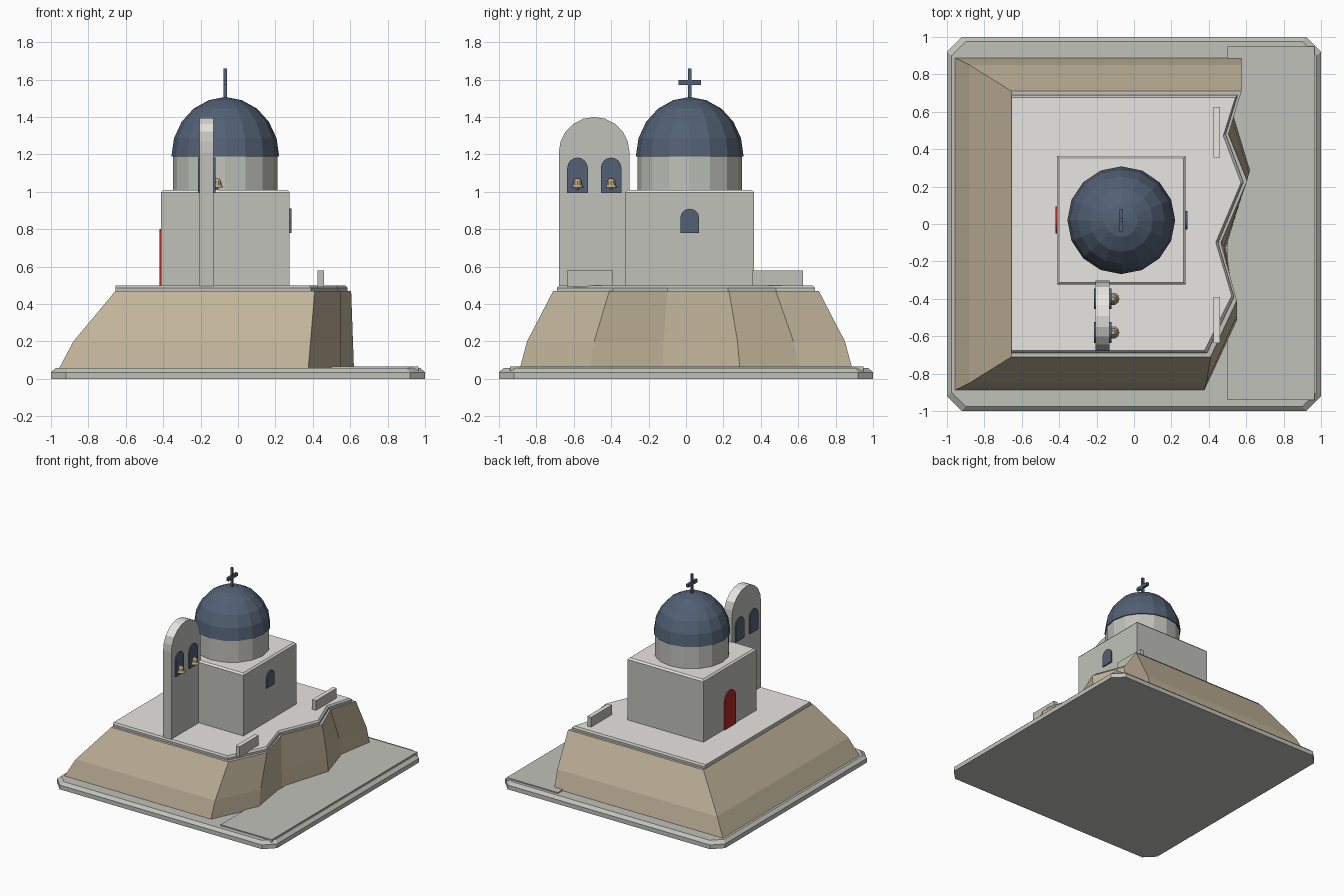
import bpy, bmesh, math

if "Cube" in bpy.data.objects:
    bpy.data.objects.remove(bpy.data.objects["Cube"])


def material(name, rgb):
    m = bpy.data.materials.new(name)
    m.diffuse_color = (*rgb, 1)
    m.use_nodes = True
    m.node_tree.nodes["Principled BSDF"].inputs["Base Color"].default_value = m.diffuse_color
    return m


PLASTER = material("white plaster", (0.82, 0.81, 0.78))
STONE = material("grey stone", (0.525, 0.535, 0.49))
ROCK = material("tan rock", (0.54, 0.46, 0.325))
BLUE = material("slate blue", (0.085, 0.117, 0.175))
RED = material("red paint", (0.42, 0.022, 0.016))
GOLD = material("brass", (0.48, 0.38, 0.22))


def loft(name, rings, mats, up=0.6):
    """Skin a stack of rings; a second material goes on upward faces."""
    bm = bmesh.new()
    loops = [[bm.verts.new(p) for p in r] for r in rings]
    n = len(loops[0])
    for a, b in zip(loops, loops[1:]):
        for i in range(n):
            j = (i + 1) % n
            bm.faces.new((a[i], a[j], b[j], b[i]))
    bm.faces.new(loops[0][::-1])
    bm.faces.new(loops[-1])
    bmesh.ops.recalc_face_normals(bm, faces=bm.faces[:])
    bm.normal_update()
    if len(mats) > 1:
        for f in bm.faces:
            f.material_index = int(f.normal.z > up)
    mesh = bpy.data.meshes.new(name)
    bm.to_mesh(mesh)
    bm.free()
    for m in mats:
        mesh.materials.append(m)
    ob = bpy.data.objects.new(name, mesh)
    bpy.context.collection.objects.link(ob)
    return ob


def rect(x0, x1, y0, y1, z, c=0.0):
    """Rectangle ring with optional cut corners."""
    if not c:
        return [(x0, y0, z), (x1, y0, z), (x1, y1, z), (x0, y1, z)]
    return [(x0 + c, y0, z), (x1 - c, y0, z), (x1, y0 + c, z), (x1, y1 - c, z),
            (x1 - c, y1, z), (x0 + c, y1, z), (x0, y1 - c, z), (x0, y0 + c, z)]


def box(name, x0, x1, y0, y1, z0, z1, *mats):
    return loft(name, [rect(x0, x1, y0, y1, z0), rect(x0, x1, y0, y1, z1)], mats)


def arch(name, x0, x1, yc, w, z0, z1, mats, n=8):
    """Round-headed panel facing x."""
    r = w / 2
    prof = [(yc - r, z0), (yc + r, z0)]
    prof += [(yc + r * math.cos(math.pi * i / n), z1 - r + r * math.sin(math.pi * i / n))
             for i in range(n + 1)]
    return loft(name, [[(x, y, z) for y, z in prof] for x in (x0, x1)], mats)


def turned(name, cx, cy, profile, n, mat):
    """Stack of regular polygons from (radius, height) pairs."""
    rings = [[(cx + r * math.cos(2 * math.pi * i / n), cy + r * math.sin(2 * math.pi * i / n), z)
              for i in range(n)] for r, z in profile]
    return loft(name, rings, [mat])


# Plinth with cut corners and chamfered rim, plus low slab before the cliff
loft("plinth", [rect(-1, 1, -1, 1, 0, 0.08), rect(-1, 1, -1, 1, 0.035, 0.08),
                rect(-0.975, 0.975, -0.975, 0.975, 0.058, 0.075)], [STONE])
box("low_slab", 0.5, 0.965, -0.94, 0.95, 0.04, 0.067, STONE)

# Cliff: sloped on three sides, jagged on the right
jag_y = [-0.71, -0.41, -0.10, 0.23, 0.48, 0.71]
jag_top = [0.41, 0.55, 0.465, 0.605, 0.505, 0.575]
jag_low = [0.375, 0.55, 0.49, 0.62, 0.525, 0.575]


def cliff_ring(left, half, z, t):
    right = [(a + (b - a) * t, y * half / 0.71, z) for a, b, y in zip(jag_low, jag_top, jag_y)]
    return [(left, -half, z)] + right + [(left, half, z)]


loft("cliff", [cliff_ring(-0.96, 0.89, 0.05, 0), cliff_ring(-0.88, 0.85, 0.2, 0.36),
               cliff_ring(-0.655, 0.71, 0.47, 1)], [ROCK, STONE], 0.95)

# Terrace paving following the cliff edge
jag_pave = [(0.39, -0.69), (0.535, -0.39), (0.45, -0.10), (0.585, 0.225), (0.49, 0.48), (0.555, 0.69)]


def pave_ring(inset, z):
    pts = [(-0.655, -0.69)] + jag_pave + [(-0.655, 0.69)]
    return [(x - (inset if x > 0 else 0), y * (1 - inset * 1.4), z) for x, y in pts]


loft("terrace", [pave_ring(0, 0.465), pave_ring(0, 0.487), pave_ring(0.013, 0.5)],
     [STONE, PLASTER], 0.95)

# Parapet blocks
for side, y0, y1 in (("back", 0.355, 0.625), ("front", -0.635, -0.39)):
    box(side + "_parapet", 0.425, 0.46, y0, y1, 0.49, 0.58, STONE, PLASTER)

# Chapel body with softened roof edge
CX, CY = -0.068, 0.02
H = 0.344
loft("chapel", [rect(CX - s, CX + s, CY - s, CY + s, z) for s, z in
                ((H, 0.495), (H, 0.997), (H - 0.012, 1.01))], [STONE, PLASTER])

# Drum and dome
turned("drum", CX, CY, [(0.28, 1.0), (0.28, 1.2)], 16, STONE)
angles = [math.radians(a) for a in (0, 18, 36, 54, 72, 87)]
turned("dome", CX, CY, [(0.288 * math.cos(a), 1.19 + 0.315 * math.sin(a)) for a in angles], 16, BLUE)

# Cross
box("cross_post", CX - 0.009, CX + 0.009, CY - 0.009, CY + 0.009, 1.49, 1.66, BLUE)
box("cross_arm", CX - 0.01, CX + 0.01, CY - 0.06, CY + 0.06, 1.572, 1.598, BLUE)

# Door and window
arch("door", CX - H - 0.009, CX - H + 0.004, 0.022, 0.145, 0.5, 0.8, [RED])
arch("window", CX + H - 0.004, CX + H + 0.009, 0.02, 0.1, 0.78, 0.91, [BLUE])

# Bell wall with openings and bells
arch("bell_wall", -0.205, -0.13, -0.491, 0.378, 0.495, 1.4, [STONE, PLASTER], 10)
for side, y in (("front", -0.58), ("back", -0.4)):
    arch(side + "_bell_opening", -0.214, -0.121, y, 0.11, 0.995, 1.183, [BLUE])
    turned(side + "_bell", -0.112, y, [(0.034, 1.022), (0.025, 1.036), (0.021, 1.058), (0.011, 1.072)],
           10, GOLD)
    turned(side + "_clapper", -0.112, y, [(0.008, 1.01), (0.008, 1.025)], 8, GOLD)
